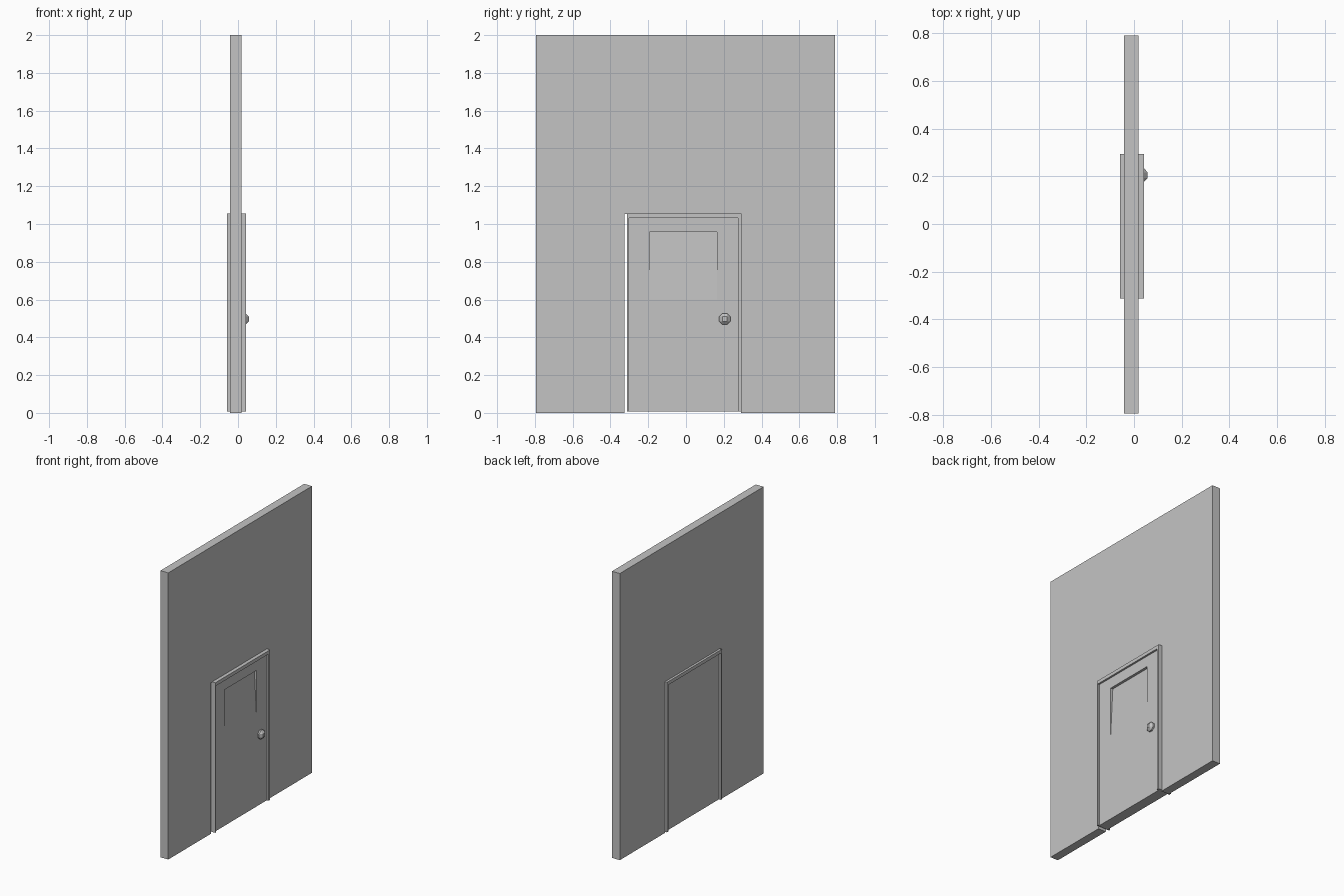
import bpy, bmesh

if "Cube" in bpy.data.objects:
    bpy.data.objects.remove(bpy.data.objects["Cube"])

grey = bpy.data.materials.new("light_grey")
grey.diffuse_color = (0.55, 0.55, 0.55, 1)
grey.use_nodes = True
grey.node_tree.nodes["Principled BSDF"].inputs["Base Color"].default_value = grey.diffuse_color


def finish(name, bm):
    bmesh.ops.recalc_face_normals(bm, faces=bm.faces[:])
    me = bpy.data.meshes.new(name)
    bm.to_mesh(me)
    bm.free()
    me.materials.append(grey)
    ob = bpy.data.objects.new(name, me)
    bpy.context.collection.objects.link(ob)
    return ob


def slab(profile, x0, x1):
    """Extrude a (y, z) outline along x; returns bmesh and its +x face."""
    bm = bmesh.new()
    f = bm.faces.new([bm.verts.new((x0, y, z)) for y, z in profile])
    new = bmesh.ops.extrude_face_region(bm, geom=[f], use_keep_orig=True)["geom"]
    top = [g for g in new if isinstance(g, bmesh.types.BMFace)][0]
    for v in top.verts:
        v.co.x = x1
    return bm, top


def arch(y0, y1, top, iy0, iy1, itop, z0):
    """Upside-down U outline, open at the floor."""
    return [(y0, z0), (y0, top), (y1, top), (y1, z0),
            (iy1, z0), (iy1, itop), (iy0, itop), (iy0, z0)]


# wall with a doorway, slightly wider than the frame on one side
bm, _ = slab(arch(-0.795, 0.79, 2.0, -0.326, 0.29, 1.053, 0.0), -0.042, 0.018)
finish("wall", bm)

# door frame
bm, _ = slab(arch(-0.312, 0.293, 1.055, -0.302, 0.275, 1.031, 0.008), -0.058, 0.043)
finish("door_frame", bm)

# door leaf with a recessed window panel on the +x side
bm, face = slab([(-0.302, 0.008), (0.275, 0.008), (0.275, 1.031), (-0.302, 1.031)],
                -0.043, 0.03)
bmesh.ops.inset_region(bm, faces=[face], thickness=0.08)


def place_window(x):
    for v in face.verts:
        v.co = (x, -0.193 if v.co.y < 0 else 0.163, 0.6 if v.co.z < 0.5 else 0.957)


place_window(0.03)
bmesh.ops.inset_region(bm, faces=[face], thickness=0.001)
place_window(0.012)
finish("door", bm)

# faceted knob: chamfered block
bm = bmesh.new()
bmesh.ops.create_cube(bm, size=0.06)
bmesh.ops.bevel(bm, geom=bm.edges[:], offset=0.018, segments=1, affect='EDGES')
for v in bm.verts:
    v.co.x *= 0.9
knob = finish("door_knob", bm)
knob.location = (0.03, 0.205, 0.497)
